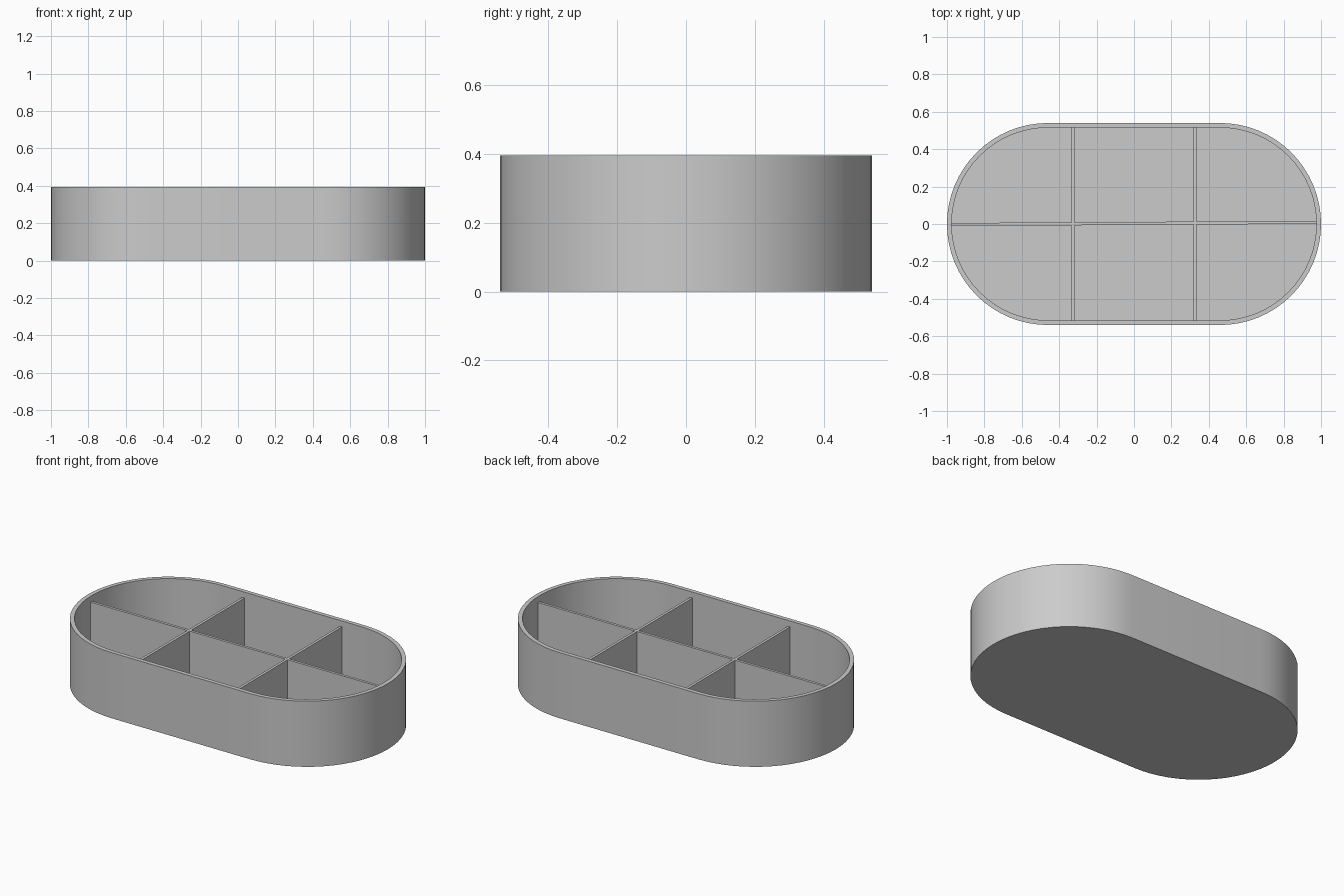
import bpy, bmesh, math
from mathutils import Vector

cube = bpy.data.objects.get("Cube")
if cube:
    bpy.data.objects.remove(cube, do_unlink=True)

LENGTH, WIDTH, HEIGHT = 2.0, 1.08, 0.395
WALL, FLOOR = 0.025, 0.025
DIVIDER_TOP, DIVIDER_THICK = 0.36, 0.016
RADIUS = WIDTH / 2
STRAIGHT = LENGTH / 2 - RADIUS
SEGMENTS = 32

grey = bpy.data.materials.new("light_grey")
grey.use_nodes = True
grey.diffuse_color = (0.6, 0.6, 0.6, 1)
grey.node_tree.nodes["Principled BSDF"].inputs["Base Color"].default_value = grey.diffuse_color


def add_object(name, bm):
    bmesh.ops.recalc_face_normals(bm, faces=bm.faces)
    mesh = bpy.data.meshes.new(name)
    bm.to_mesh(mesh)
    bm.free()
    mesh.materials.append(grey)
    obj = bpy.data.objects.new(name, mesh)
    bpy.context.collection.objects.link(obj)
    return obj


def stadium(radius):
    """Outline of two half circles joined by straight sides."""
    points = []
    for side in (1, -1):
        for i in range(SEGMENTS + 1):
            a = math.pi * (i / SEGMENTS - 0.5)
            points.append((side * (STRAIGHT + radius * math.cos(a)), side * radius * math.sin(a)))
    return points


def divider(name, length, location, angle):
    bm = bmesh.new()
    bmesh.ops.create_cube(bm, size=1)
    bmesh.ops.scale(bm, vec=(length, DIVIDER_THICK, DIVIDER_TOP - FLOOR), verts=bm.verts)
    obj = add_object(name, bm)
    obj.location = location
    obj.rotation_euler.z = angle


# Tray shell: rings up the outside, over the rim and down to the inner floor
bm = bmesh.new()
inner = RADIUS - WALL
rings = [[bm.verts.new((x, y, z)) for x, y in stadium(r)]
         for r, z in ((RADIUS, 0), (RADIUS, HEIGHT), (inner, HEIGHT), (inner, FLOOR))]
for low, high in zip(rings, rings[1:]):
    for i in range(len(low)):
        j = (i + 1) % len(low)
        bm.faces.new((low[i], low[j], high[j], high[i]))
bm.faces.new(rings[0])
bm.faces.new(rings[-1])
tray = add_object("tray", bm)
bpy.context.view_layer.objects.active = tray
tray.select_set(True)
bpy.ops.object.shade_smooth_by_angle(angle=math.radians(30))
tray.select_set(False)

# Dividers: one along the length, two across it
middle = (DIVIDER_TOP + FLOOR) / 2
divider("long_divider", LENGTH - 2 * WALL + 0.01, (0, 0.003, middle), 0.006)
for side, name in ((1, "left_divider"), (-1, "right_divider")):
    divider(name, WIDTH - 2 * WALL + 0.01, (side * 0.325, 0, middle), math.pi / 2)
